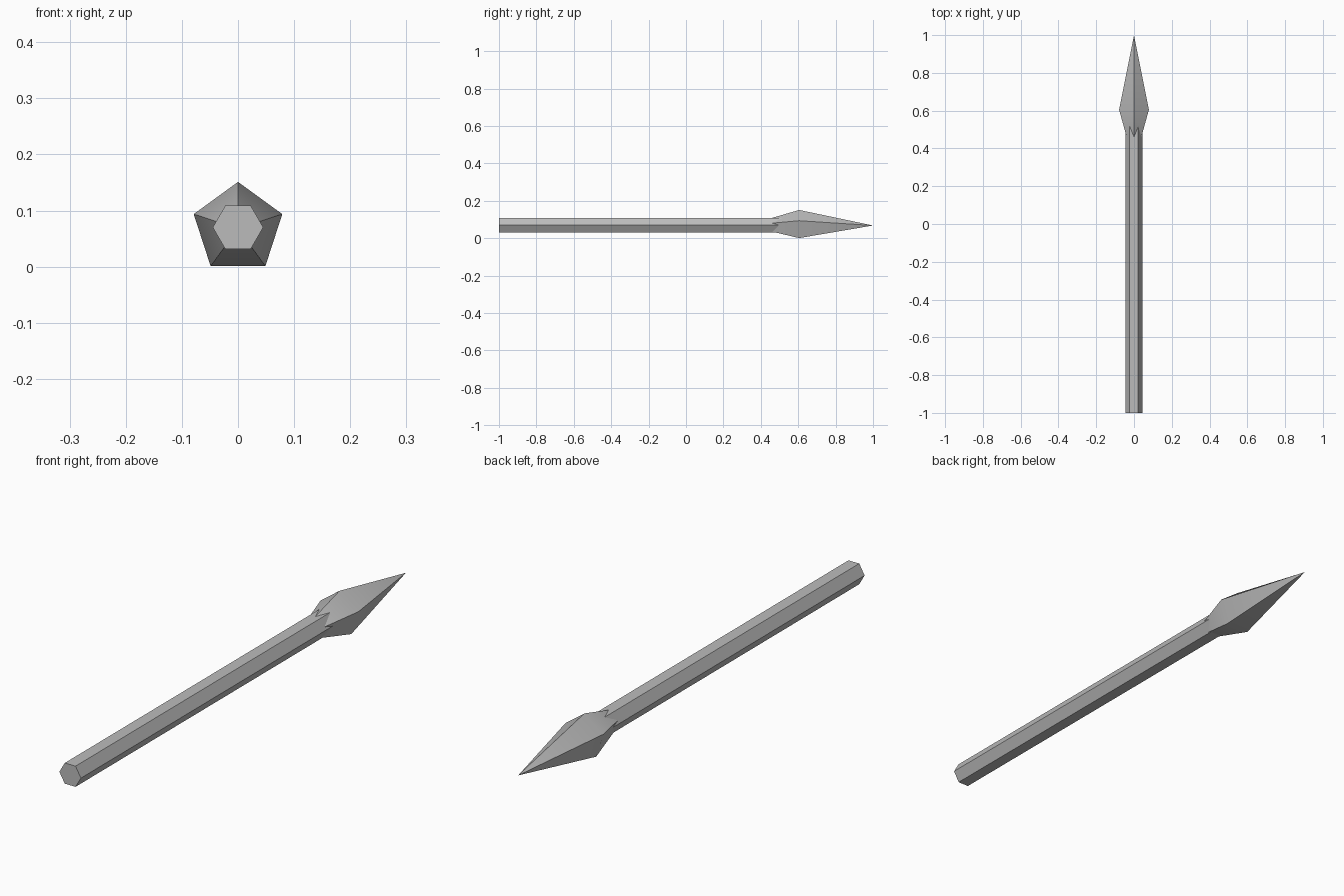
import bpy, bmesh, math

if "Cube" in bpy.data.objects:
    bpy.data.objects.remove(bpy.data.objects["Cube"])

AXIS_Z = 0.068  # height of the spear's long axis

grey = bpy.data.materials.new("plain grey")
grey.diffuse_color = (0.5, 0.5, 0.5, 1)
grey.use_nodes = True
grey.node_tree.nodes["Principled BSDF"].inputs["Base Color"].default_value = grey.diffuse_color


def lathe_along_y(name, sides, start_angle, profile, axis_z):
    """Faceted solid along y from (y, radius) stations; radius 0 makes a point."""
    bm = bmesh.new()
    rings = []
    for y, r in profile:
        if r == 0:
            rings.append([bm.verts.new((0, y, axis_z))])
            continue
        angles = [start_angle + 2 * math.pi * i / sides for i in range(sides)]
        rings.append([bm.verts.new((r * math.cos(a), y, axis_z + r * math.sin(a)))
                      for a in angles])
    for a, b in zip(rings, rings[1:]):
        for i in range(sides):
            j = (i + 1) % sides
            if len(b) == 1:
                bm.faces.new((a[i], a[j], b[0]))
            else:
                bm.faces.new((a[i], a[j], b[j], b[i]))
    for ring in (rings[0], rings[-1]):
        if len(ring) > 1:
            bm.faces.new(ring)
    bmesh.ops.recalc_face_normals(bm, faces=bm.faces)
    mesh = bpy.data.meshes.new(name)
    bm.to_mesh(mesh)
    bm.free()
    mesh.materials.append(grey)
    obj = bpy.data.objects.new(name, mesh)
    bpy.context.collection.objects.link(obj)
    bpy.ops.object.select_all(action='DESELECT')
    obj.select_set(True)
    bpy.context.view_layer.objects.active = obj
    bpy.ops.object.shade_smooth_by_angle(angle=math.radians(30))
    return obj


# Six-sided shaft, its far end hidden inside the head
lathe_along_y("shaft", 6, 0, [(-1, 0.045), (0.55, 0.045)], AXIS_Z + 0.002)

# Five-sided head: narrow socket, widest ring, sharp tip
lathe_along_y("spear_head", 5, math.pi / 2,
              [(0.43, 0.032), (0.605, 0.083), (1, 0)], AXIS_Z)
